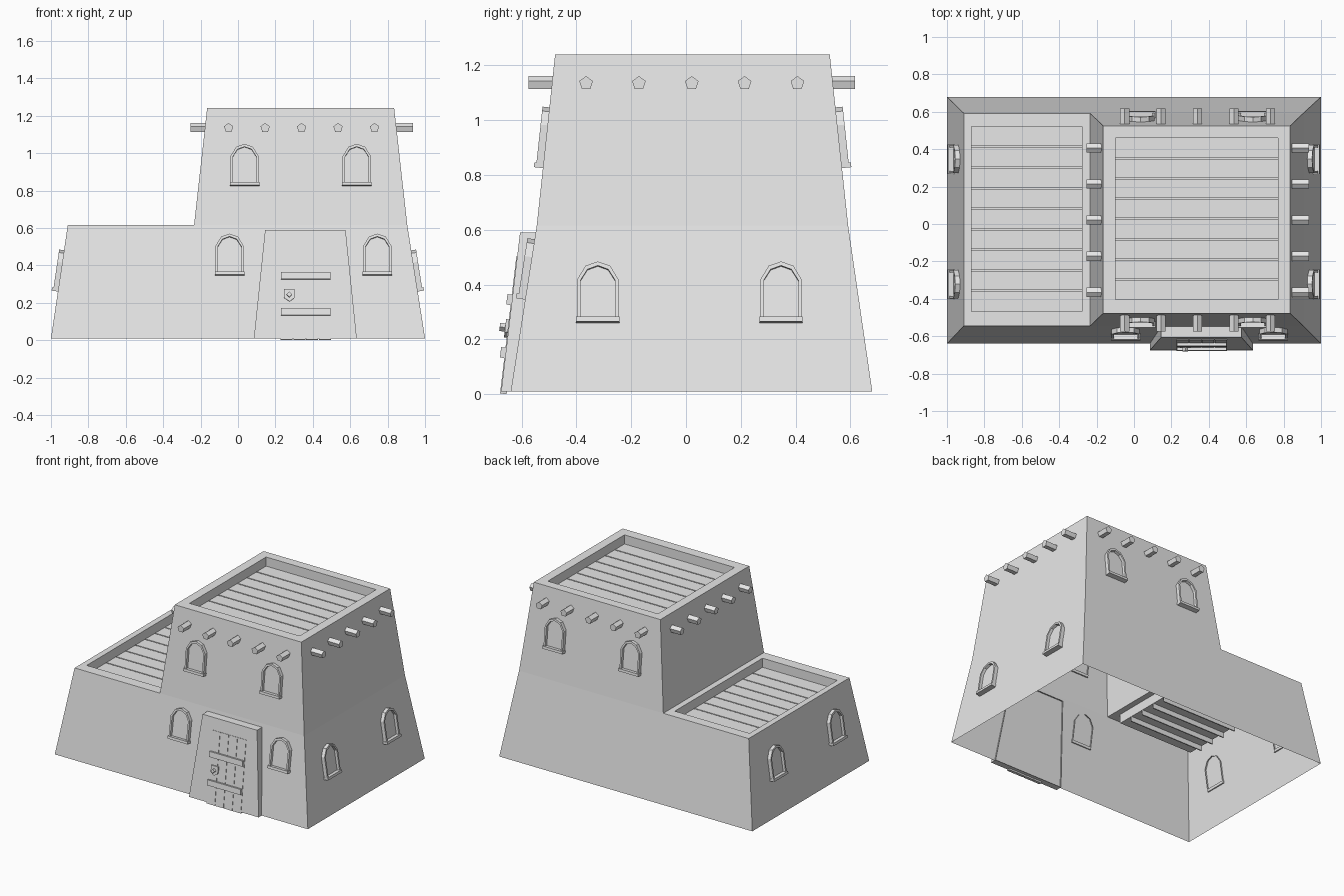
import bpy, bmesh, math
from mathutils import Matrix, Vector

cube = bpy.data.objects.get("Cube")
if cube:
    bpy.data.objects.remove(cube, do_unlink=True)

plaster = bpy.data.materials.new("pale_grey_plaster")
plaster.use_nodes = True
GREY = (0.8, 0.8, 0.8, 1)
plaster.diffuse_color = GREY
plaster.node_tree.nodes["Principled BSDF"].inputs["Base Color"].default_value = GREY


def finish(name, bm, matrix=Matrix()):
    mesh = bpy.data.meshes.new(name)
    bm.to_mesh(mesh)
    bm.free()
    mesh.materials.append(plaster)
    obj = bpy.data.objects.new(name, mesh)
    obj.matrix_world = matrix
    bpy.context.collection.objects.link(obj)
    return obj


def loop(bm, points):
    return [bm.verts.new(p) for p in points]


def band(bm, a, b):
    for i in range(len(a)):
        j = (i + 1) % len(a)
        bm.faces.new((a[i], a[j], b[j], b[i]))


def rect(bm, x0, x1, y0, y1, z):
    return loop(bm, [(x0, y0, z), (x1, y0, z), (x1, y1, z), (x0, y1, z)])


def prism(bm, outline, back, front):
    """Solid plate from an (x, z) outline, facing -y."""
    a = loop(bm, [(x, back, z) for x, z in outline])
    b = loop(bm, [(x, front, z) for x, z in outline])
    band(bm, a, b)
    bm.faces.new(b)
    bm.faces.new(a[::-1])


def box(bm, x0, x1, z0, z1, back, front):
    prism(bm, [(x0, z0), (x1, z0), (x1, z1), (x0, z1)], back, front)


# Sloping walls with sunken parapet roofs, open underneath
MID, TOP = 0.615, 1.24
LOW_Z, HIGH_Z = 0.55, 1.175
bm = bmesh.new()
band(bm, rect(bm, -1, 1, -0.64, 0.68, 0.01), rect(bm, -0.91, 0.905, -0.545, 0.592, MID))
inner = rect(bm, -0.868, -0.277, -0.468, 0.522, MID)
band(bm, rect(bm, -0.91, -0.235, -0.545, 0.592, MID), inner)
band(bm, inner, rect(bm, -0.868, -0.277, -0.468, 0.522, LOW_Z))
rim = rect(bm, -0.165, 0.835, -0.478, 0.525, TOP)
inner = rect(bm, -0.1, 0.77, -0.405, 0.46, TOP)
band(bm, rect(bm, -0.235, 0.905, -0.545, 0.592, MID), rim)
band(bm, rim, inner)
band(bm, inner, rect(bm, -0.1, 0.77, -0.405, 0.46, HIGH_Z))
finish("walls", bm)


# Plank roofs: a sheet with narrow grooves
def plank_roof(name, x0, x1, y0, y1, z, count, depth=0.035, gap=0.004):
    profile = [(y0, z)]
    step = (y1 - y0) / count
    for i in range(1, count):
        y = y0 + i * step
        profile += [(y - gap, z), (y - gap, z - depth), (y + gap, z - depth), (y + gap, z)]
    profile.append((y1, z))
    bm = bmesh.new()
    left = loop(bm, [(x0, y, h) for y, h in profile])
    right = loop(bm, [(x1, y, h) for y, h in profile])
    for i in range(len(profile) - 1):
        bm.faces.new((left[i], right[i], right[i + 1], left[i + 1]))
    finish(name, bm)


plank_roof("low_roof_planks", -0.868, -0.277, -0.468, 0.522, LOW_Z, 9)
plank_roof("tower_roof_planks", -0.1, 0.77, -0.405, 0.46, HIGH_Z, 8)


# Five-sided roof logs poking out of the tower
def log(name, start, direction, length=0.1):
    bm = bmesh.new()
    bmesh.ops.create_cone(bm, cap_ends=True, segments=5, radius1=0.026, radius2=0.026, depth=length)
    d = Vector(direction)
    turn = d.to_track_quat("Z", "Y").to_matrix().to_4x4()
    finish(name, bm, Matrix.Translation(Vector(start) + d * length / 2) @ turn)


for i in range(5):
    x, y = -0.05 + 0.195 * i, -0.365 + 0.193 * i
    log("front_log", (x, -0.475, 1.135), (0, -1, 0))
    log("back_log", (x, 0.518, 1.135), (0, 1, 0))
    log("right_log", (-0.155, y, 1.135), (-1, 0, 0))
    log("left_log", (0.835, y, 1.135), (1, 0, 0))


# Arched windows leaning with the walls
def arch(half, bottom, shoulder, knee, peak):
    return [(-half, bottom), (half, bottom), (half, shoulder), (half * 0.6, knee),
            (0, peak), (-half * 0.6, knee), (-half, shoulder)]


def window(name, turn, u, distance, z, slope, inward_pane=False):
    place = (Matrix.Rotation(math.radians(turn), 4, "Z")
             @ Matrix.Translation((u, -distance, z))
             @ Matrix.Rotation(-math.atan(slope), 4, "X"))
    outer = arch(0.075, 0.0, 0.157, 0.207, 0.223)
    hole = arch(0.063, 0.016, 0.154, 0.194, 0.208)
    bm = bmesh.new()
    rings = [loop(bm, [(x, y, h) for x, h in shape])
             for shape, y in ((outer, 0.01), (outer, -0.026), (hole, -0.026), (hole, -0.006))]
    for a, b in zip(rings, rings[1:]):
        band(bm, a, b)
    finish(name + "_frame", bm, place)
    bm = bmesh.new()
    pane = loop(bm, [(x, -0.006, h) for x, h in hole])
    bm.faces.new(pane[::-1] if inward_pane else pane)
    finish(name + "_pane", bm, place)
    bm = bmesh.new()
    box(bm, -0.079, 0.079, 0, 0.018, 0.01, -0.034)
    finish(name + "_sill", bm, place)


for x in (0.035, 0.635):
    window("front_upper_window", 0, x, 0.522, 0.825, 0.108)
    window("back_upper_window", 180, -x, 0.57, 0.825, 0.107)
for x in (-0.045, 0.745):
    window("front_lower_window", 0, x, 0.588, 0.345, 0.157)
for y in (-0.322, 0.347):
    window("left_window", 90, y, 0.961, 0.26, 0.157, True)
    window("right_window", 270, -y, 0.963, 0.26, 0.149, True)

# Tapered door surround
bm = bmesh.new()
back = loop(bm, [(0.085, -0.63, 0.01), (0.635, -0.63, 0.01), (0.575, -0.54, 0.59), (0.145, -0.54, 0.59)])
front = loop(bm, [(0.085, -0.675, 0.01), (0.635, -0.675, 0.01), (0.575, -0.606, 0.59), (0.145, -0.606, 0.59)])
band(bm, back, front)
bm.faces.new(front)
finish("door_surround", bm)

# Plank door, cross bars and knocker
lean = Matrix.Translation((0.362, -0.675, 0.002)) @ Matrix.Rotation(-math.atan(0.119), 4, "X")
bm = bmesh.new()
for i in range(4):
    x = -0.137 + i * 0.0685
    box(bm, x + 0.002, x + 0.0665, 0, 0.506, 0.02, -0.004)
finish("door_planks", bm, lean)
bm = bmesh.new()
for z in (0.13, 0.325):
    box(bm, -0.132, 0.132, z, z + 0.038, 0.0, -0.02)
finish("door_bars", bm, lean)
bm = bmesh.new()
prism(bm, [(-0.115, 0.225), (-0.087, 0.205), (-0.059, 0.225), (-0.059, 0.272), (-0.115, 0.272)], 0.0, -0.014)
prism(bm, [(-0.102, 0.241), (-0.087, 0.226), (-0.072, 0.241), (-0.087, 0.256)], -0.01, -0.034)
finish("door_knocker", bm, lean)
